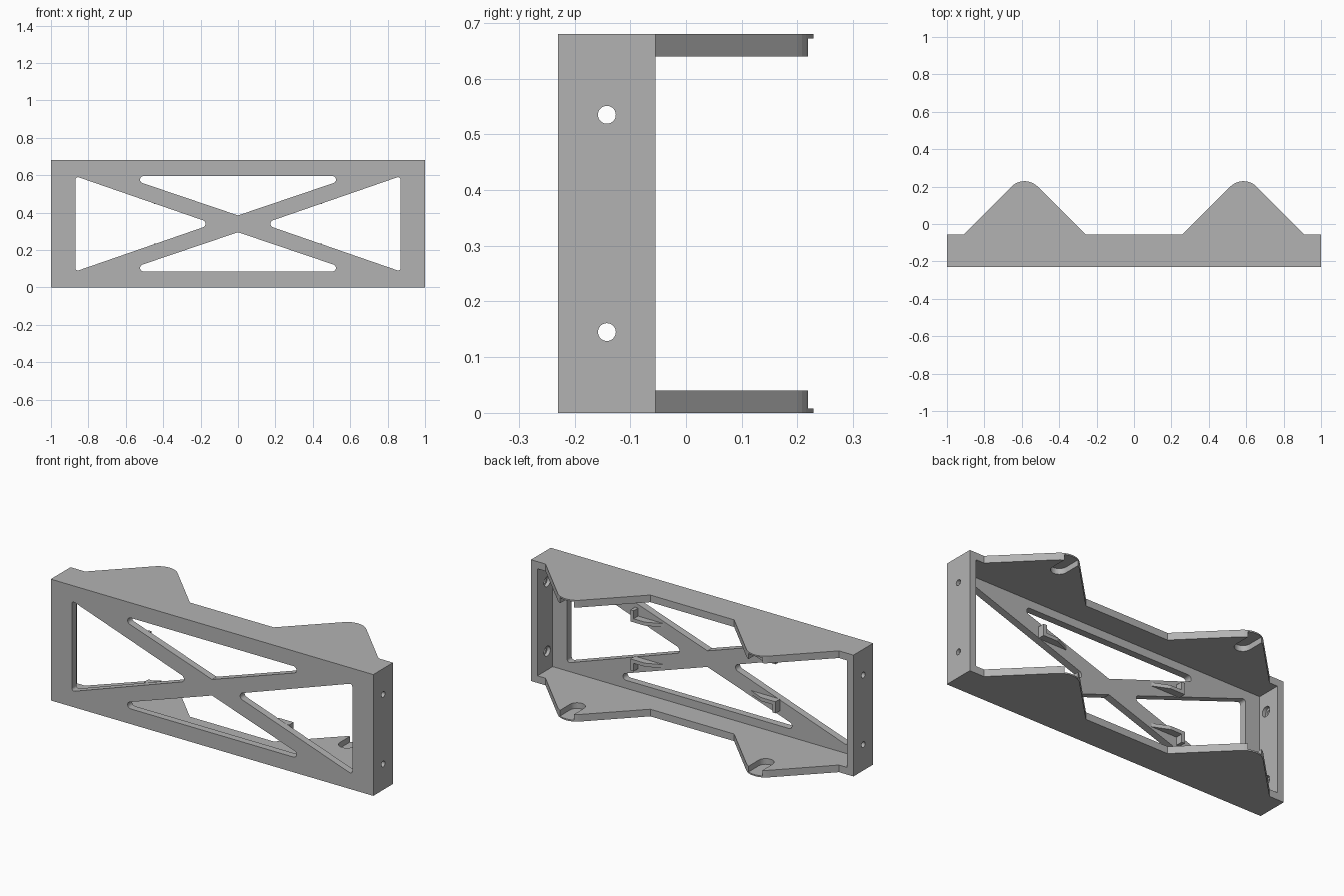
import bpy, bmesh, math
from mathutils import Vector

if "Cube" in bpy.data.objects:
    bpy.data.objects.remove(bpy.data.objects["Cube"])

W, H, T = 1.0, 0.68, 0.04            # half width, height, wall thickness
FRONT, BACK = -0.23, -0.055          # depth range of the box frame
PLATE = FRONT + T                    # rear surface of the front plate
MID = H / 2
EAR_X, EAR_Y, EAR_R = 0.585, 0.13, 0.099

grey = bpy.data.materials.new("plain grey")
grey.use_nodes = True
grey.diffuse_color = (0.45, 0.45, 0.45, 1)
grey.node_tree.nodes["Principled BSDF"].inputs["Base Color"].default_value = grey.diffuse_color


def prism(name, pts, lo, hi, axis="z"):
    """Extrude a 2D outline between lo and hi along an axis."""
    place = {"x": lambda p, d: (d, p[0], p[1]),
             "y": lambda p, d: (p[0], d, p[1]),
             "z": lambda p, d: (p[0], p[1], d)}[axis]
    bm = bmesh.new()
    rings = [[bm.verts.new(place(p, d)) for p in pts] for d in (lo, hi)]
    for ring in rings:
        bm.faces.new(ring)
    for i in range(len(pts)):
        j = (i + 1) % len(pts)
        bm.faces.new((rings[0][i], rings[0][j], rings[1][j], rings[1][i]))
    bmesh.ops.recalc_face_normals(bm, faces=bm.faces)
    mesh = bpy.data.meshes.new(name)
    bm.to_mesh(mesh)
    bm.free()
    mesh.materials.append(grey)
    obj = bpy.data.objects.new(name, mesh)
    bpy.context.collection.objects.link(obj)
    return obj


def arc(cx, cy, r, start, end, n=12):
    angles = [math.radians(start + (end - start) * i / n) for i in range(n + 1)]
    return [(cx + r * math.cos(a), cy + r * math.sin(a)) for a in angles]


def rounded(corners):
    """Polygon from (x, y, radius) corners, each filleted."""
    out = []
    for i, (x, y, r) in enumerate(corners):
        p = Vector((x, y))
        if r == 0:
            out.append((x, y))
            continue
        a = (Vector(corners[i - 1][:2]) - p).normalized()
        b = (Vector(corners[(i + 1) % len(corners)][:2]) - p).normalized()
        half = a.angle(b) / 2
        c = p + (a + b).normalized() * r / math.sin(half)
        s, e = p + a * r / math.tan(half) - c, p + b * r / math.tan(half) - c
        sa = math.atan2(s.y, s.x)
        sweep = (math.atan2(e.y, e.x) - sa + math.pi) % (2 * math.pi) - math.pi
        out += arc(c.x, c.y, r, math.degrees(sa), math.degrees(sa + sweep))
    return out


def cut(body, cutter):
    mod = body.modifiers.new("cut", "BOOLEAN")
    mod.operation, mod.solver, mod.object = "DIFFERENCE", "EXACT", cutter
    bpy.context.view_layer.objects.active = body
    bpy.ops.object.modifier_apply(modifier=mod.name)
    bpy.data.objects.remove(cutter)


# Frame block: plan outline with two round-tipped ears, full height
reach = EAR_R * math.sqrt(2) + EAR_Y - BACK
plan = [(-W, FRONT), (W, FRONT), (W, BACK)]
for cx in (EAR_X, -EAR_X):
    plan += [(cx + reach, BACK)] + arc(cx, EAR_Y, EAR_R, 45, 135) + [(cx - reach, BACK)]
plan.append((-W, BACK))
frame = prism("bracket_frame", plan, 0, H)

# Hollow interior, open at the back, leaving ears on top and bottom plates
inner = W - T
cut(frame, prism("cavity", [(-inner, PLATE), (inner, PLATE), (inner, BACK), (1.1, BACK),
                            (1.1, 0.4), (-1.1, 0.4), (-1.1, BACK), (-inner, BACK)], T, H - T))

# Openings in the front plate that leave the crossed braces
for s in (-1, 1):
    side = rounded([(s * 0.133, MID, 0.02), (s * 0.87, MID + 0.255, 0.014),
                    (s * 0.87, MID - 0.255, 0.014)])
    cut(frame, prism("side_opening", side, FRONT - 0.1, PLATE + 0.05, "y"))
    edge = rounded([(0, MID + s * 0.045, 0), (0.62, MID + s * 0.255, 0.019),
                    (-0.62, MID + s * 0.255, 0.019)])
    cut(frame, prism("edge_opening", edge, FRONT - 0.1, PLATE + 0.05, "y"))

# Blind slots open at the ear tips
for cx in (-EAR_X, EAR_X):
    slot = arc(cx, EAR_Y, 0.043, 180, 360, 20) + [(cx + 0.043, 0.3), (cx - 0.043, 0.3)]
    cut(frame, prism("slot", slot, 0.008, H - 0.008))

# Counterbored screw holes in the side walls
for s in (-1, 1):
    for z in (MID - 0.195, MID + 0.195):
        for r, a, b in ((0.016, 0.9, 1.1), (0.028, 0.9, 0.98)):
            ring = arc(-0.142, z, r, 0, 360, 32)[:-1]
            cut(frame, prism("screw_hole", ring, *sorted((s * a, s * b)), "x"))

# Clips on the rear of the braces: a tapered shelf with an end lip
for s, sn in ((-1, "right"), (1, "left")):
    for v, vn in ((-1, "lower"), (1, "upper")):
        shelf = [(s * 0.27, PLATE), (s * 0.43, PLATE), (s * 0.43, PLATE + 0.04),
                 (s * 0.36, PLATE + 0.04)]
        prism(f"{vn}_{sn}_clip_shelf", shelf, *sorted((MID + v * 0.105, MID + v * 0.125)))
        lip = [(s * 0.43, PLATE), (s * 0.45, PLATE), (s * 0.45, PLATE + 0.04),
               (s * 0.43, PLATE + 0.04)]
        prism(f"{vn}_{sn}_clip_lip", lip, *sorted((MID + v * 0.105, MID + v * 0.17)))
